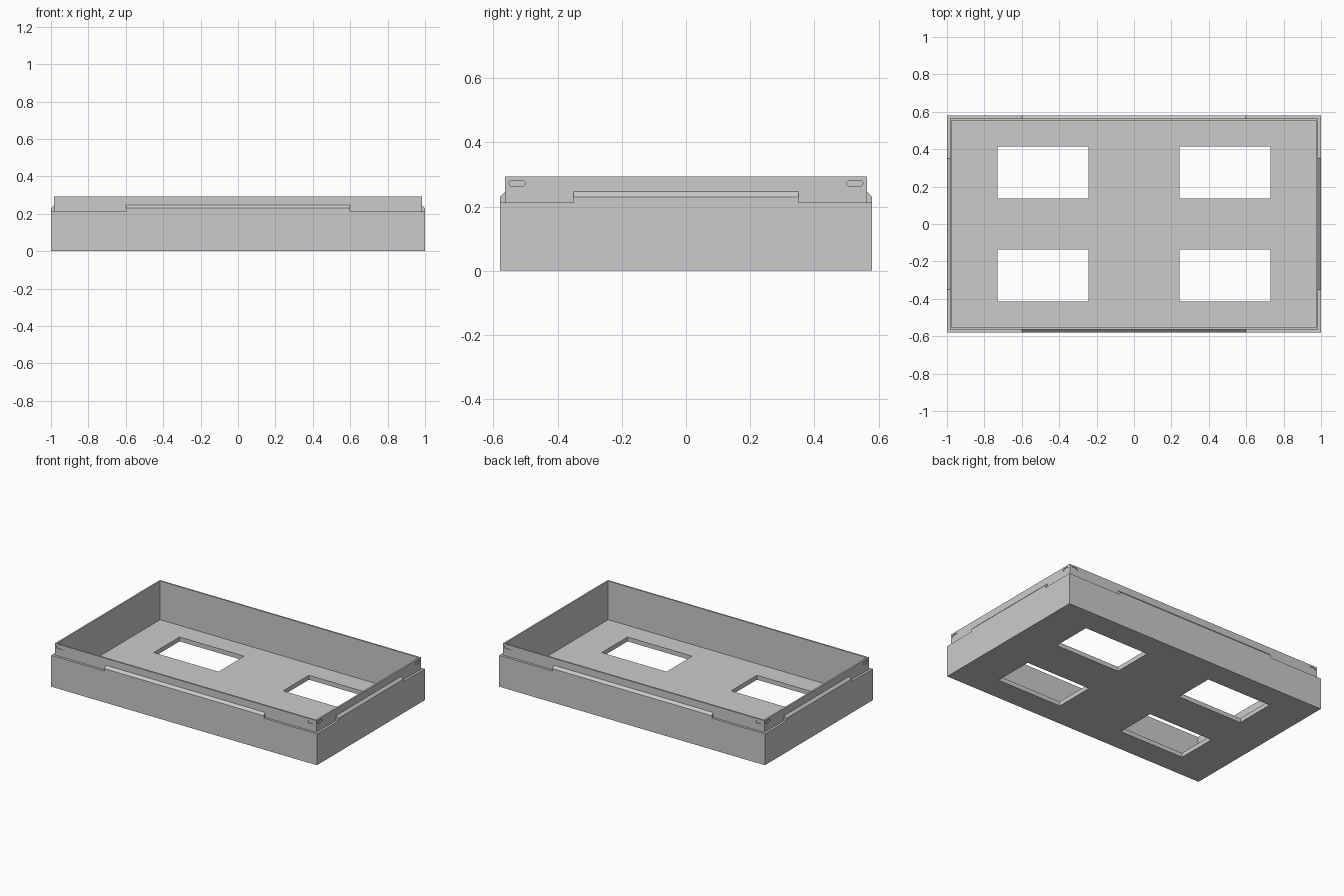
import bpy, bmesh, math
from mathutils import Matrix, Vector

if "Cube" in bpy.data.objects:
    bpy.data.objects.remove(bpy.data.objects["Cube"])

HALF_X, HALF_Y = 1.0, 0.58       # outer footprint
STEP, WALL = 0.016, 0.027        # ledge width, full wall thickness
LEDGE_Z, TOP_Z, FLOOR_Z = 0.213, 0.293, 0.03

grey = bpy.data.materials.new("plain grey")
grey.use_nodes = True
colour = (0.6, 0.6, 0.6, 1)
grey.diffuse_color = colour
grey.node_tree.nodes["Principled BSDF"].inputs["Base Color"].default_value = colour


def make_object(name, bm):
    bmesh.ops.recalc_face_normals(bm, faces=bm.faces)
    mesh = bpy.data.meshes.new(name)
    bm.to_mesh(mesh)
    bm.free()
    mesh.materials.append(grey)
    obj = bpy.data.objects.new(name, mesh)
    bpy.context.collection.objects.link(obj)
    return obj


def add_prism(bm, outline, direction):
    """Extrude a closed outline along a direction."""
    face = bm.faces.new([bm.verts.new(p) for p in outline])
    moved = bmesh.ops.extrude_face_region(bm, geom=[face])["geom"]
    verts = [v for v in moved if isinstance(v, bmesh.types.BMVert)]
    bmesh.ops.translate(bm, vec=direction, verts=verts)
    # the extrusion keeps the starting face, so the prism is closed
    if not face.is_valid or len(face.edges[0].link_faces) < 2:
        bmesh.ops.holes_fill(bm, edges=bm.edges)


# Tray shell: rectangles stacked up the outside and down the inside
bm = bmesh.new()
levels = [(0, 0), (0, LEDGE_Z), (STEP, LEDGE_Z), (STEP, TOP_Z),
          (WALL, TOP_Z), (WALL, FLOOR_Z)]
rings = []
for inset, z in levels:
    x, y = HALF_X - inset, HALF_Y - inset
    rings.append([bm.verts.new((sx * x, sy * y, z))
                  for sx, sy in ((-1, -1), (1, -1), (1, 1), (-1, 1))])
for low, high in zip(rings, rings[1:]):
    for i in range(4):
        j = (i + 1) % 4
        bm.faces.new((low[i], low[j], high[j], high[i]))
bm.faces.new(rings[0])
bm.faces.new(rings[-1])
tray = make_object("tray", bm)

# Cutters: four floor windows and a pair of latch slots near each end of the lip
bm = bmesh.new()
for sx in (-1, 1):
    for sy in (-1, 1):
        place = (Matrix.Translation((sx * 0.487, sy * 0.276, 0))
                 @ Matrix.Diagonal((0.487, 0.277, 0.2, 1)))
        bmesh.ops.create_cube(bm, size=1, matrix=place)

sides = [(0, HALF_X, HALF_Y, 0.6), (90, HALF_Y, HALF_X, 0.35),
         (180, HALF_X, HALF_Y, 0.6), (270, HALF_Y, HALF_X, 0.35)]
SLOT_R, SLOT_DEPTH = 0.009, 0.005
for angle, half_length, distance, tab in sides:
    turn = Matrix.Rotation(math.radians(angle), 3, "Z")
    for end in (-1, 1):
        centre = end * (half_length - 0.054)
        outline = []
        for k in range(14):
            a = math.pi * (k % 7) / 6 + (math.pi / 2 if k >= 7 else -math.pi / 2)
            shift = -0.016 if k >= 7 else 0.016
            outline.append(turn @ Vector((centre + shift + SLOT_R * math.cos(a),
                                          -distance + STEP - 0.01,
                                          0.272 + SLOT_R * math.sin(a))))
        add_prism(bm, outline, turn @ Vector((0, 0.01 + SLOT_DEPTH, 0)))
cutter = make_object("opening_cutter", bm)
cutter.hide_render = True

cut = tray.modifiers.new("openings", "BOOLEAN")
cut.operation = "DIFFERENCE"
cut.solver = "EXACT"
cut.object = cutter
bpy.context.view_layer.objects.active = tray
bpy.ops.object.modifier_apply(modifier=cut.name)
bpy.data.objects.remove(cutter)

# Chamfered tabs standing on the ledge, one in the middle of each side
names = ("front_tab", "left_tab", "back_tab", "right_tab")
for name, (angle, half_length, distance, tab) in zip(names, sides):
    turn = Matrix.Rotation(math.radians(angle), 3, "Z")
    profile = [(0, LEDGE_Z), (0, 0.23), (STEP, 0.246), (STEP, LEDGE_Z)]
    bm = bmesh.new()
    add_prism(bm, [turn @ Vector((-tab, -distance + d, z)) for d, z in profile],
              turn @ Vector((2 * tab, 0, 0)))
    make_object(name, bm)
